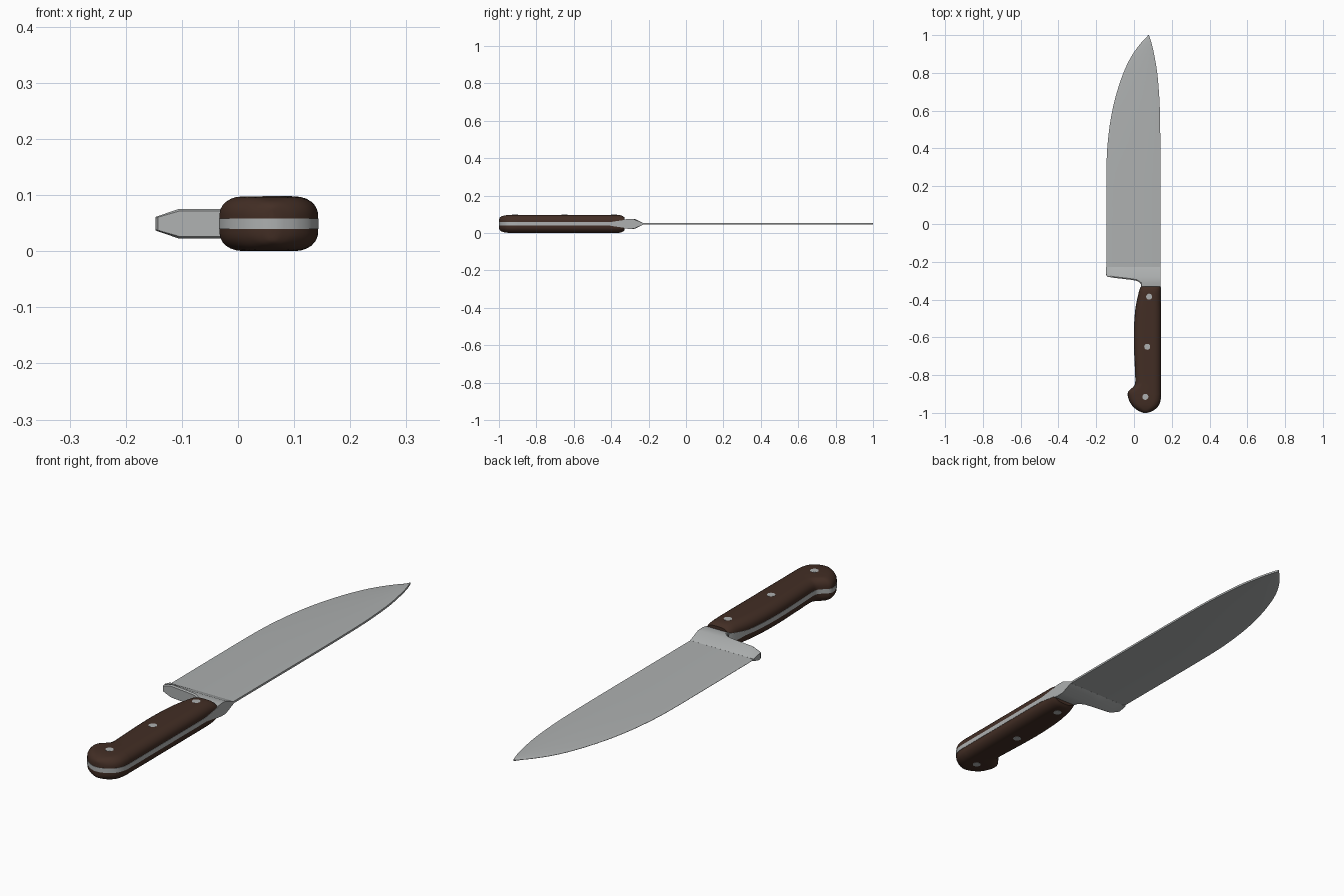
import bpy, bmesh, math

if "Cube" in bpy.data.objects:
    bpy.data.objects.remove(bpy.data.objects["Cube"])

ZC = 0.049  # mid-plane height of the knife


def material(name, rgb):
    m = bpy.data.materials.new(name)
    m.diffuse_color = (*rgb, 1)
    m.use_nodes = True
    m.node_tree.nodes["Principled BSDF"].inputs["Base Color"].default_value = m.diffuse_color
    return m


steel = material("steel", (0.42, 0.435, 0.435))
wood = material("dark wood", (0.055, 0.027, 0.018))


def finish(name, bm, mat, angle=30):
    bmesh.ops.recalc_face_normals(bm, faces=bm.faces)
    me = bpy.data.meshes.new(name)
    bm.to_mesh(me)
    bm.free()
    me.materials.append(mat)
    ob = bpy.data.objects.new(name, me)
    bpy.context.collection.objects.link(ob)
    bpy.ops.object.select_all(action='DESELECT')
    ob.select_set(True)
    bpy.context.view_layer.objects.active = ob
    bpy.ops.object.shade_smooth_by_angle(angle=math.radians(angle))
    return ob


def loft(name, rings, mat, angle=30):
    """Skin a list of equal-length closed rings and cap both ends."""
    bm = bmesh.new()
    vs = [[bm.verts.new(p) for p in r] for r in rings]
    n = len(vs[0])
    for a, b in zip(vs, vs[1:]):
        for i in range(n):
            j = (i + 1) % n
            bm.faces.new((a[i], a[j], b[j], b[i]))
    bm.faces.new(vs[0])
    bm.faces.new(vs[-1])
    return finish(name, bm, mat, angle)


def smooth(st, sub=4):
    """Catmull-Rom interpolation of station tuples."""
    out = []
    for i in range(len(st) - 1):
        p0, p1, p2, p3 = st[max(i - 1, 0)], st[i], st[i + 1], st[min(i + 2, len(st) - 1)]
        for k in range(sub):
            t = k / sub
            out.append(tuple(0.5 * (2 * b + (c - a) * t + (2 * a - 5 * b + 4 * c - d) * t * t
                                    + (3 * b - a - 3 * c + d) * t ** 3)
                             for a, b, c, d in zip(p0, p1, p2, p3)))
    return out + [st[-1]]


# Blade: y, cutting edge x, spine x
blade_st = smooth([(-0.26, -0.145, 0.140), (0.05, -0.146, 0.140), (0.33, -0.145, 0.140),
                   (0.48, -0.134, 0.139), (0.60, -0.115, 0.137), (0.70, -0.090, 0.132),
                   (0.80, -0.056, 0.123), (0.88, -0.018, 0.110), (0.95, 0.030, 0.095),
                   (1.0, 0.076, 0.079)])
rings = []
for y, xl, xr in blade_st:
    t, e = 0.004, min(0.02, (xr - xl) * 0.4)
    rings.append([(xl, y, ZC - 0.0006), (xl + e, y, ZC - t), (xr, y, ZC - t),
                  (xr, y, ZC + t), (xl + e, y, ZC + t), (xl, y, ZC + 0.0006)])
loft("blade", rings, steel)

# Bolster: x, rear y, half thickness; wedge profile thinning into the blade
bolster_st = [(-0.147, -0.270, 0.012), (-0.143, -0.279, 0.0135), (-0.105, -0.285, 0.0265),
              (-0.02, -0.295, 0.0265), (0.015, -0.301, 0.0265), (0.03, -0.310, 0.0265),
              (0.037, -0.320, 0.0265), (0.039, -0.335, 0.0265), (0.141, -0.335, 0.0265)]
rings = []
for x, yb, h in bolster_st:
    half = [(yb, h * 0.85), (max(yb + 0.006, -0.31), h), (-0.28 if yb < -0.29 else yb + 0.012, h * 0.97),
            (-0.228, 0.0042)]
    rings.append([(x, y, ZC + z) for y, z in half] + [(x, y, ZC - z) for y, z in reversed(half)])
loft("bolster", rings, steel)

# Handle: y, left x, right x, half height
handle_st = smooth([(-0.330, 0.038, 0.141, 0.036), (-0.345, 0.031, 0.141, 0.045),
                    (-0.375, 0.023, 0.141, 0.0485), (-0.45, 0.008, 0.142, 0.0485),
                    (-0.55, 0.001, 0.142, 0.0485), (-0.65, 0.001, 0.142, 0.0485),
                    (-0.75, 0.005, 0.142, 0.0485), (-0.83, 0.008, 0.142, 0.0485),
                    (-0.855, 0.002, 0.142, 0.0485), (-0.875, -0.018, 0.142, 0.0485),
                    (-0.89, -0.031, 0.142, 0.0485), (-0.91, -0.032, 0.142, 0.0485),
                    (-0.94, -0.022, 0.138, 0.048), (-0.965, -0.005, 0.126, 0.046),
                    (-0.985, 0.019, 0.104, 0.041), (-0.996, 0.042, 0.080, 0.033),
                    (-0.999, 0.053, 0.067, 0.025)])


def rounded(xl, xr, h, y, steps=6):
    """Rounded-rectangle section in the x-z plane."""
    rx, rz = min(0.04, (xr - xl) * 0.45), h * 0.65
    pts = []
    for q in range(4):
        sx, sz = ((1, 1), (-1, 1), (-1, -1), (1, -1))[q]
        cx = xr - rx if sx > 0 else xl + rx
        for k in range(steps + 1):
            a = (q + k / steps) * math.pi / 2
            pts.append((cx + rx * math.cos(a), y, ZC + sz * (h - rz) + rz * math.sin(a)))
    return pts


loft("handle_scales", [rounded(xl, xr, h, y) for y, xl, xr, h in handle_st], wood, 40)

# Full tang: follows the handle outline, slightly proud, flaring into the bolster
rings = []
for y, xl, xr, h in handle_st:
    t = 0.009 + 0.012 * max(0, (y + 0.41) / 0.08)
    a, b = xl - 0.0012, xr + 0.0012
    rings.append([(a, y * 1.001, ZC - t), (b, y * 1.001, ZC - t),
                  (b, y * 1.001, ZC + t), (a, y * 1.001, ZC + t)])
loft("tang", rings, steel)

# Rivets through the handle
for i, (x, y) in enumerate([(0.080, -0.385), (0.070, -0.650), (0.060, -0.915)]):
    bm = bmesh.new()
    bmesh.ops.create_cone(bm, cap_ends=True, segments=24, radius1=0.016, radius2=0.016, depth=0.098)
    bmesh.ops.translate(bm, verts=bm.verts, vec=(x, y, ZC))
    finish(f"rivet_{i + 1}", bm, steel)
